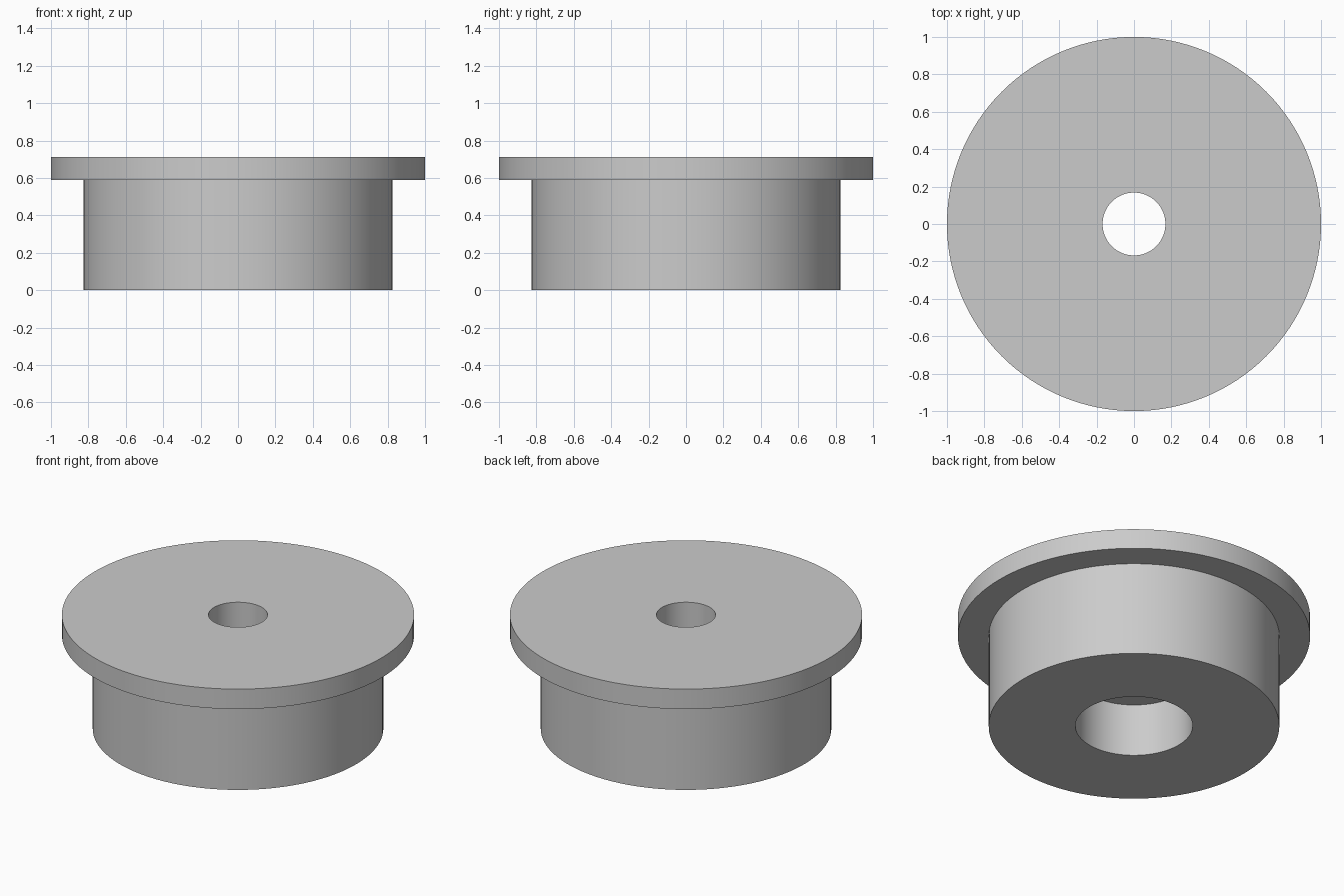
import bpy
import bmesh
from math import radians, tau
from mathutils import Matrix, Vector

cube = bpy.data.objects.get("Cube")
if cube:
    bpy.data.objects.remove(cube, do_unlink=True)

SEGMENTS = 128

# Single plain grey finish
grey = bpy.data.materials.new("plain grey")
grey.use_nodes = True
colour = (0.6, 0.6, 0.6, 1)
grey.diffuse_color = colour
for node in grey.node_tree.nodes:
    if node.type == 'BSDF_PRINCIPLED':
        node.inputs["Base Color"].default_value = colour


def lathe(name, profile):
    """Revolve a closed (radius, height) profile around the z axis."""
    bm = bmesh.new()
    rings = []
    for i in range(SEGMENTS):
        turn = Matrix.Rotation(tau * i / SEGMENTS, 3, 'Z')
        rings.append([bm.verts.new(turn @ Vector((r, 0, z))) for r, z in profile])
    for i, ring in enumerate(rings):
        following = rings[(i + 1) % SEGMENTS]
        for j in range(len(profile)):
            k = (j + 1) % len(profile)
            bm.faces.new((ring[j], following[j], following[k], ring[k]))
    bmesh.ops.recalc_face_normals(bm, faces=bm.faces)
    mesh = bpy.data.meshes.new(name)
    bm.to_mesh(mesh)
    bm.free()
    mesh.materials.append(grey)
    obj = bpy.data.objects.new(name, mesh)
    bpy.context.collection.objects.link(obj)
    return obj


# Flanged bushing: wide lip on top, narrow through hole, wider bore below
bushing = lathe("flanged_bushing", [
    (0.333, 0), (0.825, 0),          # underside
    (0.825, 0.588), (1, 0.588),      # barrel and lip underside
    (1, 0.713), (0.168, 0.713),      # lip rim and top
    (0.168, 0.33), (0.333, 0.33),    # through hole and bore ceiling
])

bpy.ops.object.select_all(action='DESELECT')
bushing.select_set(True)
bpy.context.view_layer.objects.active = bushing
bpy.ops.object.shade_smooth_by_angle(angle=radians(30))
